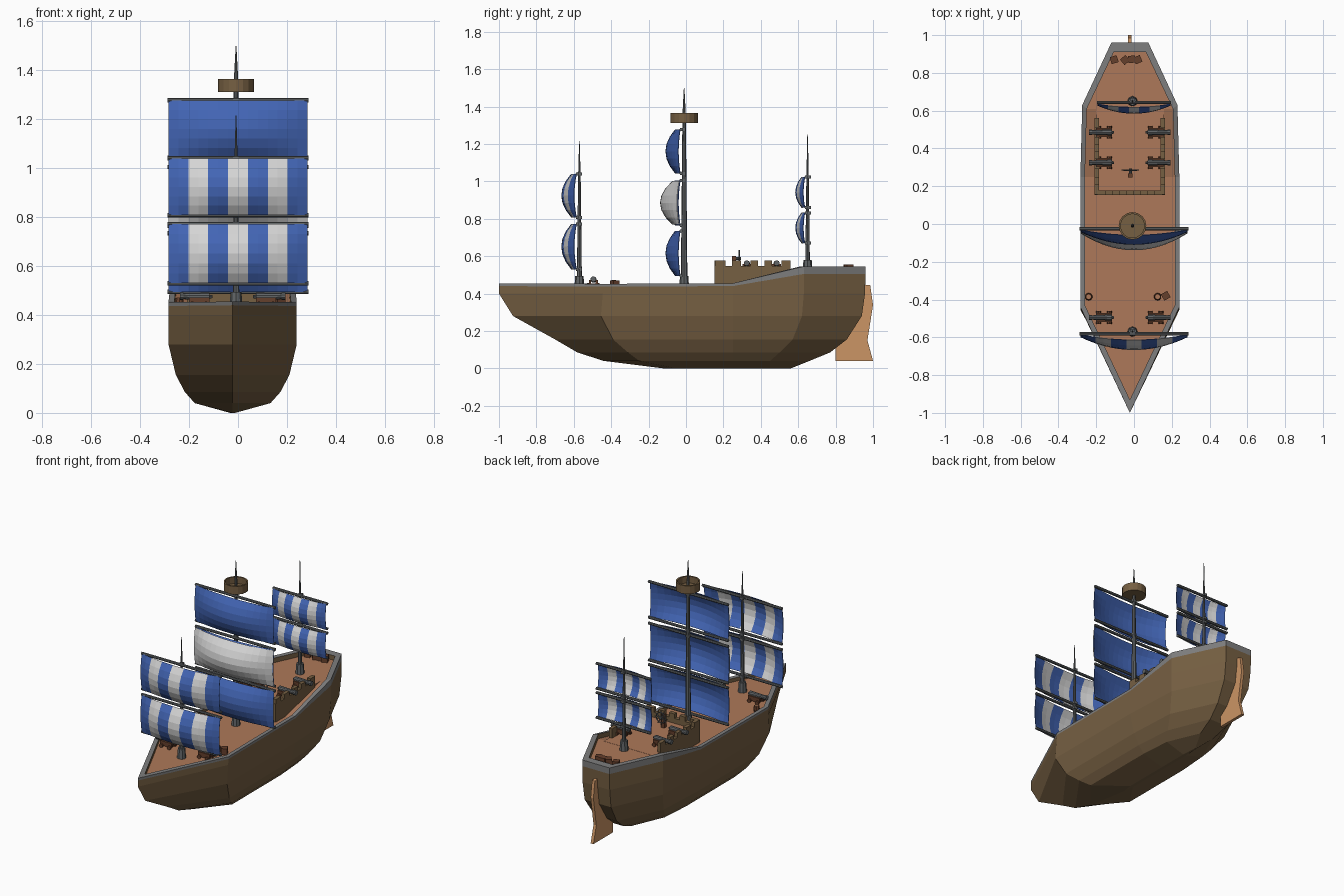
import bpy, bmesh, math
from mathutils import Matrix, Vector

if "Cube" in bpy.data.objects:
    bpy.data.objects.remove(bpy.data.objects["Cube"])

HX = -0.022   # hull centre line
MX = -0.008   # mast centre line


def material(name, rgb):
    m = bpy.data.materials.new(name)
    m.diffuse_color = (*rgb, 1)
    m.use_nodes = True
    m.node_tree.nodes["Principled BSDF"].inputs["Base Color"].default_value = m.diffuse_color
    return m


HULL = material("hull brown", (0.18, 0.115, 0.055))
DECK = material("deck wood", (0.42, 0.19, 0.10))
RAIL = material("rail grey", (0.21, 0.21, 0.21))
SPAR = material("spar grey", (0.12, 0.13, 0.135))
BLUE = material("sail blue", (0.055, 0.13, 0.46))
WHITE = material("sail white", (0.66, 0.66, 0.66))
TAN = material("rudder tan", (0.60, 0.30, 0.13))
DARK = material("dark red wood", (0.13, 0.05, 0.025))


def finish(name, bm, *mats):
    bmesh.ops.recalc_face_normals(bm, faces=bm.faces)
    me = bpy.data.meshes.new(name)
    bm.to_mesh(me)
    bm.free()
    ob = bpy.data.objects.new(name, me)
    bpy.context.collection.objects.link(ob)
    for m in mats:
        me.materials.append(m)
    return ob


def tag(geom, mi):
    for f in {f for v in geom["verts"] for f in v.link_faces}:
        f.material_index = mi


def box(bm, lo, hi, mi=0, rot=0):
    lo, hi = Vector(lo), Vector(hi)
    m = Matrix.Translation((lo + hi) / 2) @ Matrix.Rotation(rot, 4, 'Z') @ Matrix.Diagonal((*(hi - lo), 1))
    tag(bmesh.ops.create_cube(bm, size=1, matrix=m), mi)


def rod(bm, a, b, r1, r2, n=8, mi=0):
    a, b = Vector(a), Vector(b)
    q = (b - a).to_track_quat('Z', 'Y').to_matrix().to_4x4()
    tag(bmesh.ops.create_cone(bm, cap_ends=True, segments=n, radius1=r1, radius2=r2,
                              depth=(b - a).length, matrix=Matrix.Translation((a + b) / 2) @ q), mi)


def ring(bm, half):
    """Closed outline from (y, half width, z) points, bow first."""
    pts = [(HX + w, y, z) for y, w, z in half] + [(HX - w, y, z) for y, w, z in half[:0:-1]]
    return [bm.verts.new(p) for p in pts]


def bridge(bm, a, b, mi=0):
    for i in range(len(a)):
        j = (i + 1) % len(a)
        bm.faces.new((a[i], a[j], b[j], b[i])).material_index = mi


# Hull: stacked outlines (z, bow, shoulder, width, aft shoulder, aft width, stern, stern width)
levels = [(0.40, -1.0, -.445, .262, .63, .252, .957, .098),
          (0.28, -.925, -.455, .262, .62, .245, .94, .095),
          (0.155, -.70, -.39, .232, .57, .215, .86, .08),
          (0.085, -.58, -.31, .195, .50, .175, .77, .065),
          (0.04, -.44, -.25, .155, .45, .14, .66, .05),
          (0.0, -.12, -.05, .01, .45, .01, .56, .005)]
outer = [(-1.0, 0), (-.44, .262), (.25, .262), (.63, .252), (.96, .098)]
inner = [(-.93, 0), (-.43, .238), (.25, .238), (.61, .228), (.91, .085)]
rail_low = [.44, .437, .44, .505, .505]
rail_top = [.455, .452, .455, .545, .545]
deck_z = [.43, .43, .43, .515, .515]


def lift(outline, zs):
    return [(y, w, z) for (y, w), z in zip(outline, zs)]


bm = bmesh.new()
prev = ring(bm, lift(outer, rail_low))
for z, bow, sh, w, aft, aw, st, sw in levels:
    cur = ring(bm, [(bow, 0, z), (sh, w, z), (.25, w, z), (aft, aw, z), (st, sw, z)])
    bridge(bm, prev, cur)
    prev = cur
bm.faces.new(prev)
finish("hull", bm, HULL)

# Rail cap with brown inner wall
bm = bmesh.new()
a, b, c, d = (ring(bm, lift(o, z)) for o, z in
              ((outer, rail_low), (outer, rail_top), (inner, rail_top), (inner, [z - .01 for z in deck_z])))
bridge(bm, a, b)
bridge(bm, b, c)
bridge(bm, c, d, 1)
finish("rail", bm, RAIL, HULL)

# Deck with ramp up to the stern
bm = bmesh.new()
r = ring(bm, lift(inner, deck_z))
bm.faces.new((r[0], r[1], r[8]))
for i in range(1, 4):
    bm.faces.new((r[i], r[i + 1], r[8 - i], r[9 - i]))
finish("deck", bm, DECK)

# Raised quarterdeck and its battlement wall
bm = bmesh.new()
box(bm, (HX - .18, .16, .42), (HX + .18, .62, .516))
finish("quarterdeck", bm, DECK)
bm = bmesh.new()
for s in (-1, 1):
    x0, x1 = sorted((HX + s * .163, HX + s * .187))
    box(bm, (x0, .155, .42), (x1, .56, .548))
    for y0, y1 in ((.155, .21), (.245, .295), (.345, .385), (.42, .46), (.51, .56)):
        box(bm, (x0, y0, .54), (x1, y1, .577))
box(bm, (HX - .187, .153, .42), (HX + .187, .178, .548))
for i in range(-2, 3):
    box(bm, (HX + i * .075 - .02, .153, .54), (HX + i * .075 + .02, .178, .577))
finish("battlement", bm, HULL)

# Rudder: extruded side profile
bm = bmesh.new()
prof = [(.93, .45), (.985, .445), (1.0, .34), (.97, .15), (1.0, .04), (.80, .04), (.80, .12), (.90, .25)]
f = bm.faces.new([bm.verts.new((HX - .01, y, z)) for y, z in prof])
ext = bmesh.ops.extrude_face_region(bm, geom=[f])["geom"]
bmesh.ops.translate(bm, verts=[v for v in ext if isinstance(v, bmesh.types.BMVert)], vec=(.02, 0, 0))
finish("rudder", bm, TAN)


# Masts: foot block, tapered pole, thin spike
def mast(name, y, foot, mid, top, r):
    bm = bmesh.new()
    rod(bm, (MX, y, foot), (MX, y, foot + .065), .027, .022)
    rod(bm, (MX, y, foot), (MX, y, mid), r, r * .5)
    rod(bm, (MX, y, mid), (MX, y, top), r * .5, .0015)
    finish(name, bm, SPAR)


mast("fore_mast", -.57, .43, 1.02, 1.215, .014)
mast("main_mast", -.01, .43, 1.36, 1.50, .018)
mast("mizzen_mast", .65, .515, 1.02, 1.25, .013)


# Sails: bellied grid, optionally striped in seven, with yards at head and foot
def sail(name, y, z0, z1, w, depth, cols, yards=True, edge=0.0):
    bm = bmesh.new()
    nx, nz = 14, 6
    g = []
    for j in range(nz + 1):
        v = 2 * j / nz - 1
        row = []
        for i in range(nx + 1):
            u = 2 * i / nx - 1
            d = depth * (1 - u * u) * (.4 + .6 * (1 - v * v)) + edge * (1 - v * v)
            row.append(bm.verts.new((u * w, y - d, z0 + (z1 - z0) * j / nz)))
        g.append(row)
    for j in range(nz):
        for i in range(nx):
            f = bm.faces.new((g[j][i], g[j][i + 1], g[j + 1][i + 1], g[j + 1][i]))
            f.material_index = (i // 2) % 2 if len(cols) > 1 else 0
    ob = finish(name, bm, *cols)
    ob.modifiers.new("cloth", 'SOLIDIFY').thickness = .003
    if yards:
        bm = bmesh.new()
        for z in (z0, z1):
            rod(bm, (-w - .004, y + .006, z), (w + .004, y + .006, z), .009, .009)
            box(bm, (MX - .012, y, z - .008), (MX + .012, y + .03, z + .008))
        finish(name + "_yards", bm, SPAR)


STRIPES = (BLUE, WHITE)
sail("fore_lower_sail", -.587, .53, .772, .284, .068, STRIPES, edge=.012)
sail("fore_upper_sail", -.587, .808, 1.04, .284, .068, STRIPES, edge=.012)
sail("main_lower_sail", -.032, .495, .735, .284, .068, (BLUE,), edge=.01)
sail("main_middle_sail", -.032, .765, 1.005, .284, .068, (BLUE,), edge=.01)
sail("main_middle_white_cover", -.037, .768, 1.002, .284, .09, (WHITE,), False, .012)
sail("main_upper_sail", -.032, 1.043, 1.277, .284, .068, (BLUE,), edge=.01)
sail("mizzen_lower_sail", .637, .67, .832, .192, .042, STRIPES, edge=.008)
sail("mizzen_upper_sail", .637, .86, 1.023, .192, .042, STRIPES, edge=.008)

# Crow's nest: open tub
bm = bmesh.new()
rings = [[bm.verts.new((MX + r * math.cos(t), -.01 + r * math.sin(t), z))
          for t in (math.tau * k / 16 for k in range(16))]
         for r, z in ((.073, 1.312), (.073, 1.365), (.063, 1.365), (.063, 1.322))]
for p, q in zip(rings, rings[1:]):
    bridge(bm, p, q)
bm.faces.new(rings[0])
bm.faces.new(rings[-1])
finish("crows_nest", bm, HULL)


# Cannons on wheeled carriages, mirrored port and starboard
def cannon(name, y, z, s):
    bm = bmesh.new()
    X = lambda d: HX + s * d
    for dy in (-.018, .018):
        x0, x1 = sorted((X(.095), X(.178)))
        box(bm, (x0, y + dy - .006, z + .012), (x1, y + dy + .006, z + .042))
        for d in (.108, .165):
            rod(bm, (X(d), y + dy * 1.3, z + .013), (X(d), y + dy * 1.85, z + .013), .013, .013)
    x0, x1 = sorted((X(.10), X(.172)))
    box(bm, (x0, y - .016, z + .012), (x1, y + .016, z + .024))
    rod(bm, (X(.095), y, z + .045), (X(.205), y, z + .047), .017, .012, 10, 1)
    rod(bm, (X(.200), y, z + .047), (X(.216), y, z + .047), .015, .015, 10, 1)
    rod(bm, (X(.083), y, z + .045), (X(.095), y, z + .045), .006, .008, 8, 1)
    finish(name, bm, DARK, SPAR)


for y, z, n in ((-.495, .43, "bow"), (.325, .516, "mid"), (.485, .516, "aft")):
    for s, side in ((-1, "left"), (1, "right")):
        cannon(f"{n}_{side}_cannon", y, z, s)

# Steering wheel on a post
bm = bmesh.new()
c = Vector((HX + .003, .285, .588))
rim = [c + Vector((.034 * math.cos(k * math.pi / 6), 0, .034 * math.sin(k * math.pi / 6))) for k in range(12)]
for k in range(12):
    rod(bm, rim[k], rim[(k + 1) % 12], .004, .004, 6)
    if k % 3 == 0 or k % 3 == 1:
        rod(bm, c, c + (rim[k] - c) * 1.35, .003, .003, 6)
rod(bm, c - Vector((0, .03, 0)), c + Vector((0, .008, 0)), .008, .008)
box(bm, (c.x - .012, .245, .51), (c.x + .012, .268, .602), 1)
finish("steering_wheel", bm, SPAR, DARK)

# Barrels and crates on deck
bm = bmesh.new()
for x in (-.24, .125):
    rod(bm, (x, -.385, .43), (x, -.385, .45), .016, .02, 10)
    rod(bm, (x, -.385, .45), (x, -.385, .47), .02, .016, 10)
    rod(bm, (x, -.385, .465), (x, -.385, .472), .012, .012, 10, 1)
finish("barrels", bm, DARK, DECK)
bm = bmesh.new()
for x, y, z, rot in ((-.105, .87, .515, .3), (-.048, .868, .515, .7), (-.012, .872, .515, .1),
                     (.02, .87, .515, .4), (.168, -.38, .43, .5)):
    box(bm, (x - .019, y - .019, z), (x + .019, y + .019, z + .04), 0, rot)
finish("crates", bm, DARK)
